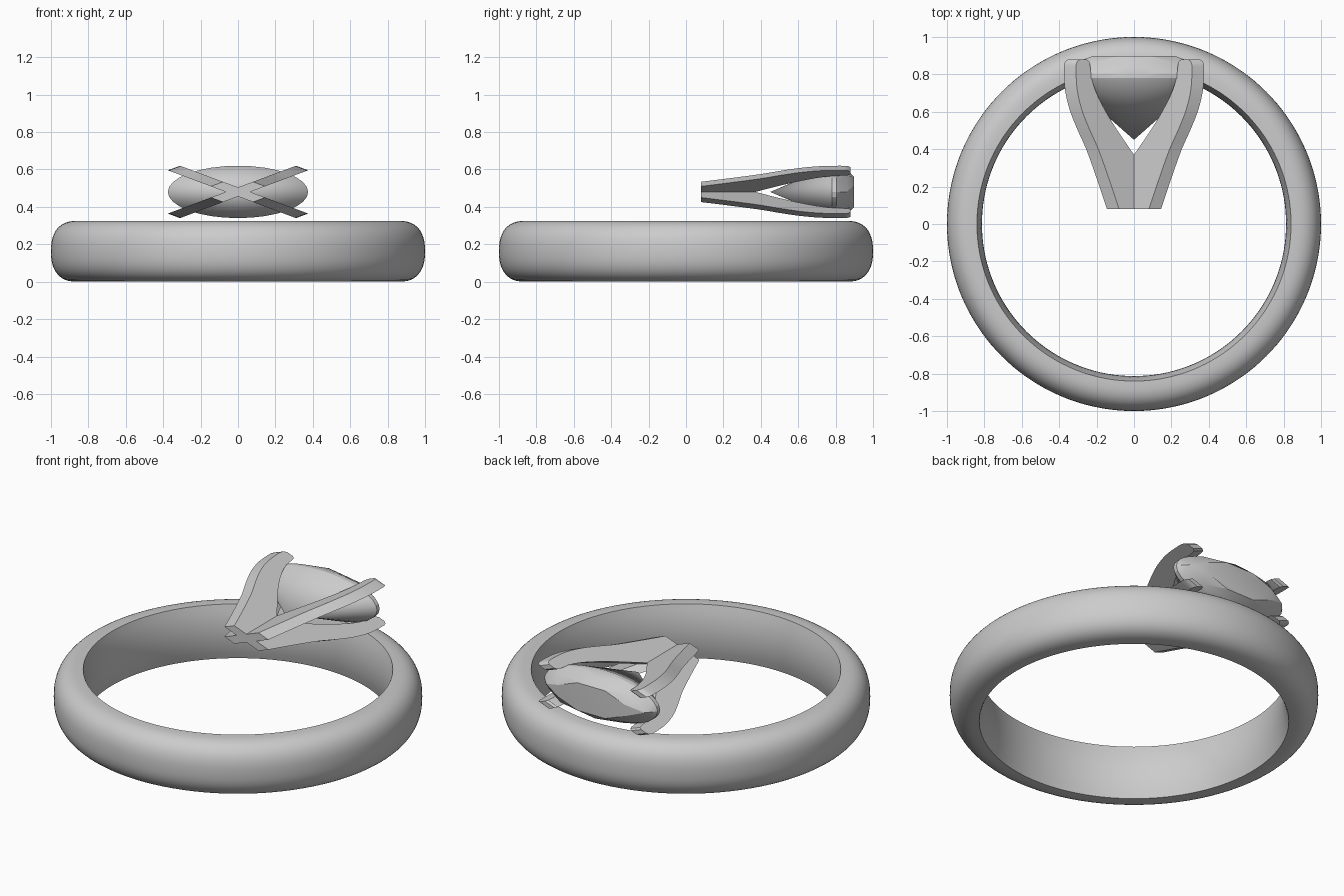
import bpy, bmesh, math
from mathutils import Vector, Matrix

cube = bpy.data.objects.get("Cube")
if cube:
    bpy.data.objects.remove(cube, do_unlink=True)

metal = bpy.data.materials.new("plain grey")
metal.use_nodes = True
GREY = (0.6, 0.6, 0.6, 1)
metal.diffuse_color = GREY
metal.node_tree.nodes["Principled BSDF"].inputs["Base Color"].default_value = GREY

HEAD_Z = 0.48        # height of the setting's axis
SQUASH = 0.373       # the setting is flattened in z


def finish(bm, name, angle):
    """Turn a bmesh into a smooth-by-angle object."""
    bmesh.ops.recalc_face_normals(bm, faces=bm.faces)
    mesh = bpy.data.meshes.new(name)
    bm.to_mesh(mesh)
    bm.free()
    mesh.materials.append(metal)
    obj = bpy.data.objects.new(name, mesh)
    bpy.context.collection.objects.link(obj)
    bpy.ops.object.select_all(action='DESELECT')
    obj.select_set(True)
    bpy.context.view_layer.objects.active = obj
    bpy.ops.object.shade_smooth_by_angle(angle=math.radians(angle))
    return obj


def smooth_path(points, steps=4):
    """Catmull-Rom curve through 2D points."""
    p = [Vector(q) for q in points]
    p = [2 * p[0] - p[1]] + p + [2 * p[-1] - p[-2]]
    out = []
    for a, b, c, d in zip(p, p[1:], p[2:], p[3:]):
        for i in range(steps):
            t = i / steps
            out.append(0.5 * (2 * b + (c - a) * t + (2 * a - 5 * b + 4 * c - d) * t * t
                              + (3 * b - a - 3 * c + d) * t ** 3))
    return out + [p[-2]]


def flatten(bm):
    """Squash the setting and lift it to its height."""
    for v in bm.verts:
        v.co.z = v.co.z * SQUASH + HEAD_Z


# Band: rounded outside, slightly bulging inside, spun around z
def build_band():
    half = 0.1625
    profile = []
    for i in range(25):
        a = math.pi * (i / 24 - 0.5)
        c, s = max(math.cos(a), 0), math.sin(a)
        profile.append((0.86 + 0.14 * c ** 0.82,
                        half + half * math.copysign(abs(s) ** 0.82, s)))
    for i in range(9):
        t = 1 - i / 4
        profile.append((0.813 + 0.027 * t * t, half + half * t))
    bm = bmesh.new()
    verts = [bm.verts.new((r, 0, z)) for r, z in profile]
    edges = [bm.edges.new((a, b)) for a, b in zip(verts, verts[1:] + verts[:1])]
    bmesh.ops.spin(bm, geom=verts + edges, cent=(0, 0, 0), axis=(0, 0, 1),
                   angle=2 * math.pi, steps=144, use_merge=True)
    bmesh.ops.remove_doubles(bm, verts=bm.verts, dist=0.0001)
    finish(bm, "band", 40)


# Prong pair: V-shaped plate lying on one diagonal of the setting
def build_prongs(name, tilt):
    outer = smooth_path([(0.159, 0.08), (0.225, 0.22), (0.31, 0.39), (0.385, 0.51),
                         (0.44, 0.61), (0.474, 0.71), (0.484, 0.8), (0.484, 0.85)])
    tip = [Vector(q) for q in [(0.476, 0.868), (0.455, 0.88), (0.405, 0.88), (0.385, 0.87)]]
    inner = smooth_path([(0.378, 0.85), (0.366, 0.78), (0.329, 0.7), (0.258, 0.6),
                         (0.18, 0.51), (0.046, 0.37), (0, 0.325)])
    side = outer + tip + inner
    outline = side + [Vector((-p.x, p.y)) for p in reversed(side[:-1])]
    bm = bmesh.new()
    width = 0.092
    face = bm.faces.new([bm.verts.new((p.x, p.y, -width / 2)) for p in outline])
    extruded = bmesh.ops.extrude_face_region(bm, geom=[face])["geom"]
    bmesh.ops.translate(bm, vec=(0, 0, width),
                        verts=[g for g in extruded if isinstance(g, bmesh.types.BMVert)])
    bmesh.ops.rotate(bm, verts=bm.verts, cent=(0, 0, 0),
                     matrix=Matrix.Rotation(math.radians(tilt), 3, 'Y'))
    flatten(bm)
    finish(bm, name, 30)


# Gem: hull of table, crown corners, thin girdle and point
def build_gem():
    bm = bmesh.new()

    def ring(count, radius, y, turn=0.0):
        for i in range(count):
            a = 2 * math.pi * (i + turn) / count
            bm.verts.new((radius * math.cos(a), y, radius * math.sin(a)))

    ring(8, 0.24, 0.897, 0.5)
    ring(8, 0.325, 0.86)
    ring(32, 0.375, 0.78)
    ring(32, 0.375, 0.805)
    bm.verts.new((0, 0.45, 0))
    bmesh.ops.convex_hull(bm, input=bm.verts)
    bmesh.ops.dissolve_limit(bm, angle_limit=0.01, verts=bm.verts, edges=bm.edges)
    flatten(bm)
    finish(bm, "gem", 20)


build_band()
build_prongs("prong_pair_rising_left", 45)
build_prongs("prong_pair_rising_right", -45)
build_gem()
